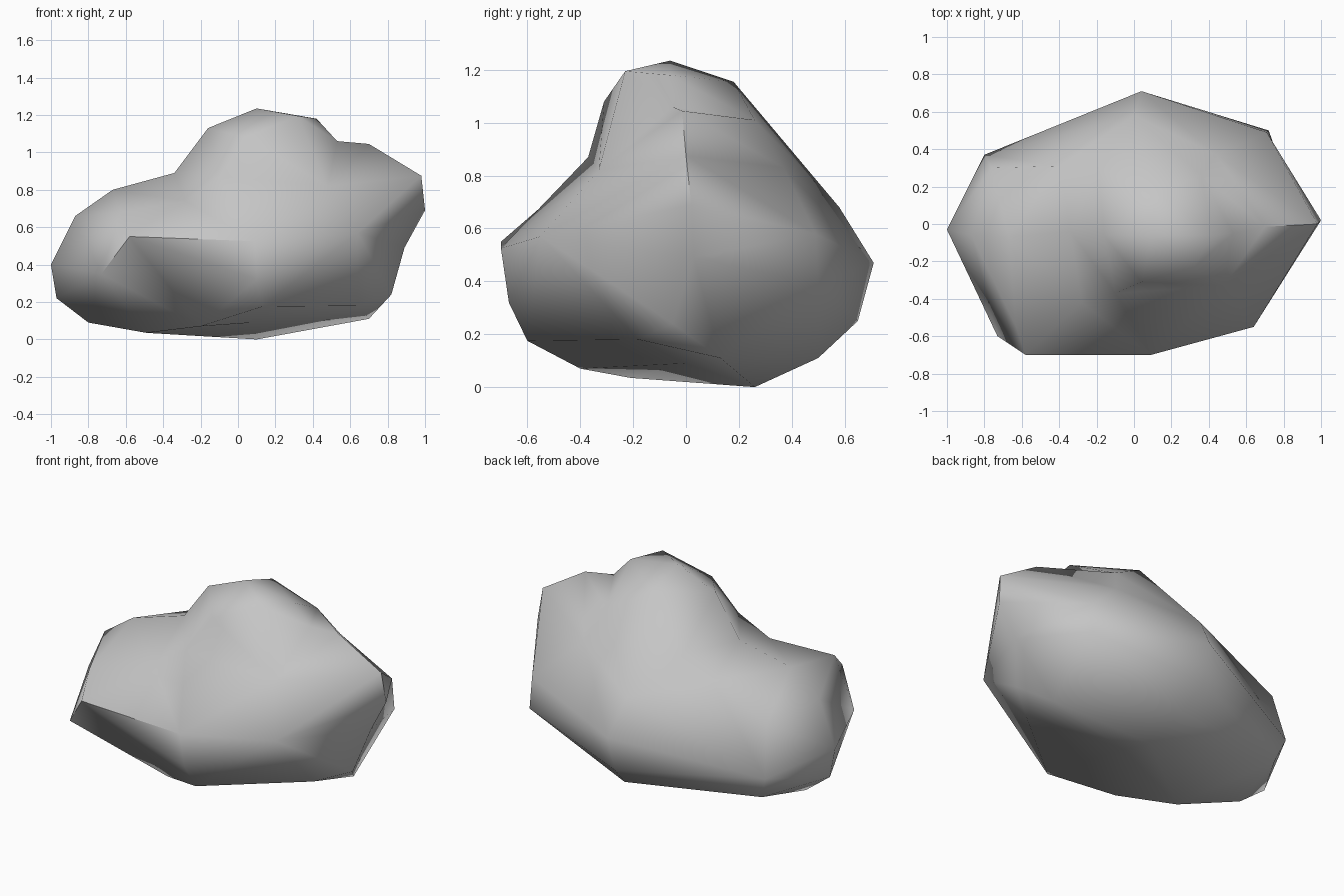
import bpy, bmesh
from mathutils import Vector

# Corner points of the boulder, grouped by layer from top to bottom
crown = [(.10, -.06, 1.235), (.32, -.23, 1.195), (.42, -.06, 1.18), (.11, .18, 1.155),
         (-.16, -.06, 1.13), (.04, -.31, 1.08)]
shoulder = [(.53, -.05, 1.06), (.70, -.015, 1.045), (.36, .26, 1.01), (.98, 0, .875),
            (-.19, .30, .89), (-.34, -.04, .89), (-.67, -.07, .80), (-.63, -.55, .68),
            (-.10, -.37, .87), (-.28, -.42, .74), (.48, -.33, .82), (-.40, .31, .79)]
waist = [(1.0, .02, .69), (.71, .49, .58), (.44, .37, .83), (.0, .58, .68),
         (-.76, .30, .61), (-.87, -.06, .66), (-.58, -.70, .55), (.09, -.70, .525),
         (.64, -.55, .57)]
belly = [(.72, .50, .39), (.04, .71, .47), (-.80, .37, .31), (-1.0, -.03, .40),
         (-.73, -.60, .35), (.10, -.67, .32), (.89, .03, .49)]
base = [(.82, -.05, .24), (.64, -.18, .18), (.70, .13, .11), (.03, .65, .25),
        (.07, .50, .11), (.10, .26, 0), (.08, 0, .09), (-.75, .33, .17),
        (-.97, -.02, .22), (-.80, -.03, .09), (-.49, -.21, .035), (-.20, -.40, .07),
        (.13, -.60, .175)]
points = [Vector(p) for p in crown + shoulder + waist + belly + base]

# Skin the points: hull their directions on a sphere, then move them back out
centre = Vector((.05, 0, .5))
bm = bmesh.new()
place = {}
for p in points:
    v = bm.verts.new((p - centre).normalized())
    place[v] = p
bmesh.ops.convex_hull(bm, input=list(bm.verts))
for v in bm.verts:
    v.co = place[v]
bmesh.ops.recalc_face_normals(bm, faces=bm.faces)

mesh = bpy.data.meshes.new("boulder")
bm.to_mesh(mesh)
bm.free()
boulder = bpy.data.objects.new("boulder", mesh)
bpy.context.collection.objects.link(boulder)

# Stone colour
stone = bpy.data.materials.new("grey stone")
stone.diffuse_color = (.56, .56, .56, 1)
mesh.materials.append(stone)

# Soft shading with the hardest ridges kept crisp
bpy.context.view_layer.objects.active = boulder
boulder.select_set(True)
bpy.ops.object.shade_smooth_by_angle(angle=1.05)
